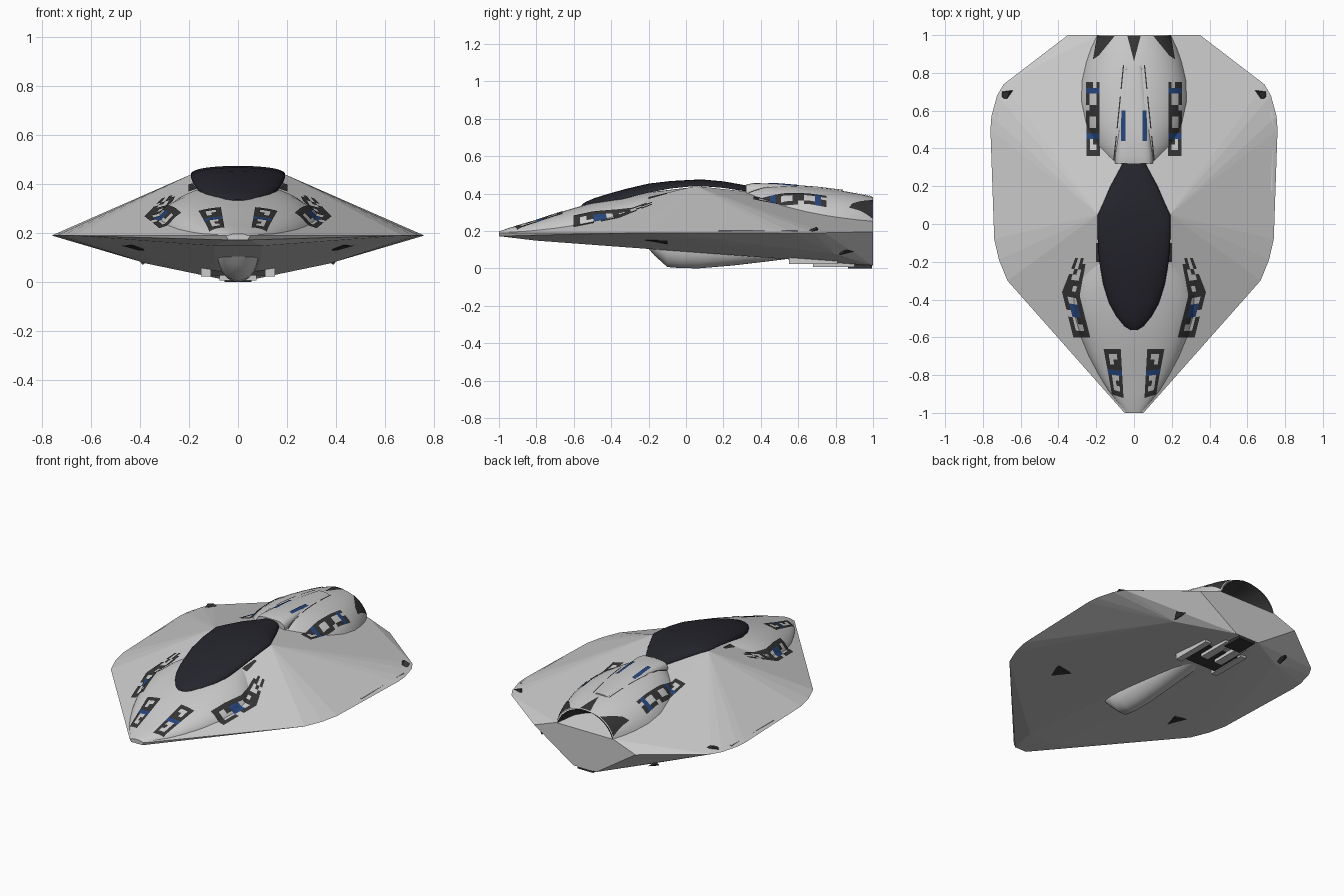
import bpy, bmesh, math
from mathutils import Vector
from mathutils.bvhtree import BVHTree

if "Cube" in bpy.data.objects:
    bpy.data.objects.remove(bpy.data.objects["Cube"])


def material(name, col):
    m = bpy.data.materials.new(name)
    m.diffuse_color = (*col, 1)
    m.use_nodes = True
    m.node_tree.nodes["Principled BSDF"].inputs["Base Color"].default_value = m.diffuse_color
    return m


DARK = material("dark_metal", (0.035, 0.035, 0.035))
BLUE = material("blue_light", (0.02, 0.06, 0.2))
GLASS = material("canopy_glass", (0.018, 0.018, 0.026))


def finish(bm, name, mats=(), smooth=False, normals=True):
    if normals:
        bmesh.ops.recalc_face_normals(bm, faces=bm.faces)
    me = bpy.data.meshes.new(name)
    bm.to_mesh(me)
    bm.free()
    ob = bpy.data.objects.new(name, me)
    bpy.context.collection.objects.link(ob)
    for m in mats:
        me.materials.append(m)
    if smooth:
        bpy.ops.object.select_all(action='DESELECT')
        ob.select_set(True)
        bpy.context.view_layer.objects.active = ob
        bpy.ops.object.shade_smooth_by_angle(angle=math.radians(40))
    return ob


def loft(name, stations, p=2.0, n=24, mats=(), caps=(True, True)):
    """Half-oval sections (y, half width, base z, height) joined along y."""
    bm = bmesh.new()
    rings = []
    for y, w, z, h in stations:
        ring = []
        for i in range(n + 1):
            a = math.pi * i / n
            c, s = math.cos(a), max(math.sin(a), 0)
            ring.append(bm.verts.new((w * math.copysign(abs(c) ** (2 / p), c), y, z + h * s ** (2 / p))))
        rings.append(ring)
    for a, b in zip(rings, rings[1:]):
        for i in range(n + 1):
            j = (i + 1) % (n + 1)
            bm.faces.new((a[i], a[j], b[j], b[i]))
    for on, r in zip(caps, (rings[0], rings[-1])):
        if on:
            bm.faces.new(r)
    return finish(bm, name, mats, True)


# Faceted hull: convex skin over rim, ridge and keel points
half = [(.05, -1, .19), (.04, -1, .172), (.67, -.3, .19), (.715, -.19, .19), (.74, -.08, .19),
        (.76, .5, .19), (.755, .57, .19), (.725, .68, .19), (.69, .74, .19), (.61, .8, .19), (.35, 1, .195),
        (.19, .05, .44), (.05, .33, .41), (.2, 1, .25),
        (.1, -.8, .148), (.37, .8, .075), (.08, 1, .015)]
bm = bmesh.new()
for x, y, z in half:
    for s in (1, -1):
        bm.verts.new((s * x, y, z))
bmesh.ops.convex_hull(bm, input=bm.verts)
hull = finish(bm, "hull")

# Smooth bodies
nose = loft("nose_fuselage", [(-1, .045, .18, .017), (-.95, .085, .18, .035), (-.88, .14, .18, .055),
                              (-.8, .19, .18, .078), (-.7, .245, .18, .112), (-.6, .29, .18, .142),
                              (-.5, .325, .18, .17), (-.38, .35, .18, .195), (-.28, .325, .18, .215),
                              (-.17, .27, .18, .23), (0, .17, .18, .25)], p=2.4, n=36)
engine = loft("engine_housing", [(.28, .13, .2, .2), (.33, .19, .2, .23), (.42, .25, .2, .243), (.53, .29, .2, .245),
                                 (.65, .302, .2, .238), (.76, .29, .2, .225), (.86, .262, .2, .21),
                                 (.93, .235, .2, .197), (1, .2, .2, .18)], p=2.15, n=36, caps=(True, False))
loft("nozzle_bowl", [(.84, .12, .2, .1), (.9, .165, .2, .145), (.96, .185, .2, .165), (1, .199, .2, .179)],
     mats=[DARK], caps=(True, False))
loft("canopy", [(-.56, .025, .325, .012), (-.54, .055, .327, .027), (-.49, .097, .335, .04), (-.42, .133, .35, .047),
                (-.32, .163, .375, .05), (-.2, .184, .405, .048), (-.08, .192, .427, .04), (.05, .192, .44, .034),
                (.1, .168, .438, .036), (.2, .125, .43, .035), (.33, .055, .41, .032)], p=2.2, n=28, mats=[GLASS])
spine = loft("dorsal_spine", [(.32, .1, .38, .068), (.36, .1, .38, .076), (.5, .088, .38, .072),
                              (.7, .066, .37, .067), (.84, .048, .36, .06)], p=4)

# Belly pod and underside parts
loft("belly_pod", [(-.2, .06, .125, -.02), (-.17, .075, .125, -.055), (-.1, .083, .12, -.113), (-.03, .085, .115, -.114),
                   (.07, .083, .11, -.11), (.25, .075, .1, -.085), (.42, .068, .085, -.05), (.58, .05, .075, -.02)])


def box(name, loc, size, mats=(), mirror=True):
    bm = bmesh.new()
    for s in ((1, -1) if mirror else (1,)):
        r = bmesh.ops.create_cube(bm, size=1)
        for v in r['verts']:
            v.co = Vector((s * loc[0] + v.co.x * size[0], loc[1] + v.co.y * size[1], loc[2] + v.co.z * size[2]))
    return finish(bm, name, mats)


box("belly_bay", (0, .68, .04), (.26, .2, .026), [DARK], False)
box("belly_bay_rail", (.13, .68, .042), (.04, .26, .04))
box("belly_clamp", (.05, .79, .025), (.05, .22, .035))
box("belly_tail_block", (0, .93, .012), (.11, .13, .024), [DARK], False)
box("rim_strip", (.727, .385, .195), (.012, .42, .012))


def wedge(name, pts, mats):
    bm = bmesh.new()
    for s in (1, -1):
        vs = [bm.verts.new((s * x, y, z)) for x, y, z in pts]
        bmesh.ops.convex_hull(bm, input=vs)
    return finish(bm, name, mats)


wedge("belly_intake", [(.38, -.1, .13), (.48, -.1, .15), (.43, -.22, .15), (.43, -.1, .165), (.4, -.1, .128)], [DARK])
wedge("rim_fin", [(.63, .71, .2), (.68, .64, .2), (.7, .66, .19), (.66, .7, .222), (.7, .7, .21)], [DARK])
wedge("tail_fin", [(.36, .82, .09), (.37, .9, .09), (.39, .82, .07), (.41, .86, .1)], [DARK])

# Exhaust ring on the back face
for r in (.075, .06):
    bpy.ops.mesh.primitive_torus_add(location=(0, .996, .12), rotation=(math.pi / 2, 0, 0), major_radius=r,
                                     minor_radius=.003, major_segments=32, minor_segments=6)
    bpy.context.object.name = "exhaust_ring"

# Surface panels dropped onto the bodies
verts, polys = [], []
for ob in (hull, nose, engine, spine):
    k = len(verts)
    verts += [v.co.copy() for v in ob.data.vertices]
    polys += [[k + i for i in f.vertices] for f in ob.data.polygons]
tree = BVHTree.FromPolygons(verts, polys)


def along(line, t):
    f = t * (len(line) - 1)
    i = min(int(f), len(line) - 2)
    return Vector(line[i]).lerp(Vector(line[i + 1]), f - i)


def panel(name, inner, outer, rows, sub=2, sides=(1, -1)):
    """Cells between two edge lines: D dark, B blue, dot empty."""
    bm = bmesh.new()
    nr, nc = len(rows) * sub, len(rows[0]) * sub

    def drop(r, c, s):
        q = along(inner, r / nr).lerp(along(outer, r / nr), c / nc)
        hit = tree.ray_cast(Vector((s * q.x, q.y, 2)), Vector((0, 0, -1)))
        return hit[0] + hit[1] * (.004 if hit[1].z > 0 else -.004)

    for s in sides:
        grid = [[bm.verts.new(drop(r, c, s)) for c in range(nc + 1)] for r in range(nr + 1)]
        for r in range(nr):
            for c in range(nc):
                cell = rows[r // sub][c // sub]
                if cell != '.':
                    f = bm.faces.new((grid[r][c], grid[r][c + 1], grid[r + 1][c + 1], grid[r + 1][c]))
                    f.material_index = int(cell == 'B')
                    f.normal_update()
                    if f.normal.z < 0:
                        f.normal_flip()
    bmesh.ops.delete(bm, geom=[v for v in bm.verts if not v.link_faces], context='VERTS')
    return finish(bm, name, (DARK, BLUE), normals=False)


panel("nose_panel", [(.055, -.92), (.07, -.66)], [(.115, -.9), (.16, -.66)],
      ["DDDD", "D..D", "DD.D", "D..D", "BBBB", "DDDD", "DD.D", "D..D", "DDDD"])
panel("shoulder_panel", [(.23, -.6), (.285, -.38), (.25, -.18)], [(.32, -.6), (.38, -.36), (.31, -.18)],
      ["DDDD", "D..D", "DD.D", "DBB.", "DBBD", "D..D", "DDDD", "D.DD", "DDDD", "D..D", "D.D.", "DD.D", ".D.D"])
panel("engine_panel", [(.18, .36), (.18, .75)], [(.25, .36), (.25, .75)],
      ["DDDD", "D..D", "DD.D", "BBBB", "DDDD", "D..D", "D..D", "DDDD", "DDD.", "D..D", "D..D", "BBBB", "D.DD"])
panel("dorsal_light", [(.045, .44), (.045, .6)], [(.066, .44), (.066, .6)], ["B", "B", "B"])
panel("spine_seam", [(.102, .34), (.052, .84)], [(.108, .34), (.058, .84)], list("DDD.DDDD.DDD"), 1)
panel("tail_notch", [(.001, .865), (.035, .995)], [(-.001, .865), (-.035, .995)], ["DD"] * 4, 2, (1,))
panel("tail_side_notch", [(.185, .89), (.1, .995)], [(.215, .87), (.192, .995)], ["DDD"] * 4)
panel("canopy_vent", [(.165, -.2), (.185, -.1)], [(.2, -.2), (.2, -.1)], ["DD", "DD"])
